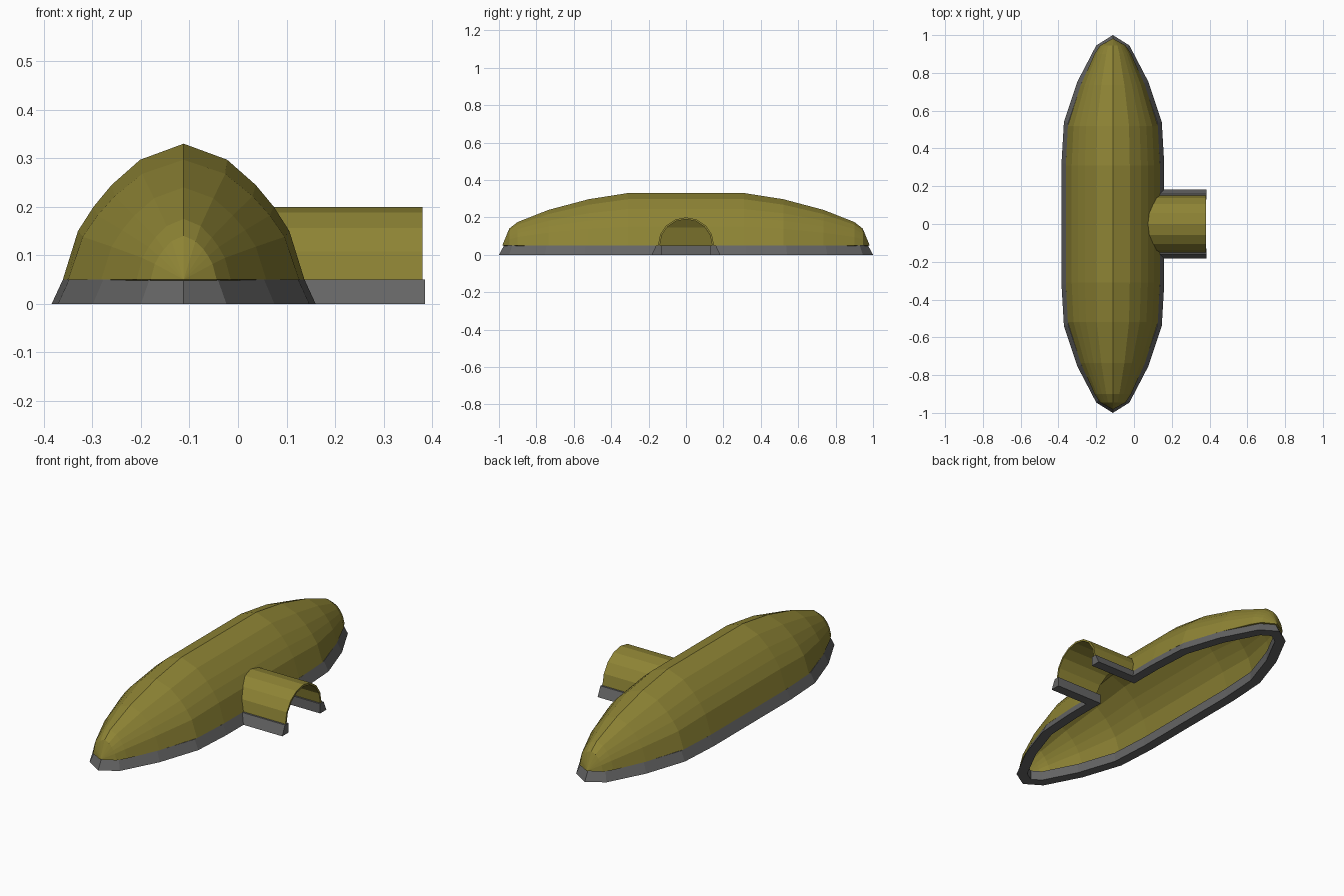
import bpy, math
from mathutils import Vector

if "Cube" in bpy.data.objects:
    bpy.data.objects.remove(bpy.data.objects["Cube"])

CX = -0.112          # centre line of the long shell
BASE = 0.05          # height of the base rim


def material(name, colour):
    m = bpy.data.materials.new(name)
    m.diffuse_color = colour
    m.use_nodes = True
    m.node_tree.nodes["Principled BSDF"].inputs["Base Color"].default_value = m.diffuse_color
    return m


OLIVE = material("olive", (0.27, 0.23, 0.035, 1))
GREY = material("dark_grey", (0.13, 0.13, 0.13, 1))


def make(name, verts, faces, mat):
    me = bpy.data.meshes.new(name)
    me.from_pydata(verts, [], faces)
    me.materials.append(mat)
    ob = bpy.data.objects.new(name, me)
    bpy.context.collection.objects.link(ob)
    return ob


def loft(rings, closed=False, caps=False):
    """Join equal-length rings of points with quads."""
    n = len(rings[0])
    verts = [p for r in rings for p in r]
    faces = []
    for i in range(len(rings) - 1):
        for j in range(n if closed else n - 1):
            k = (j + 1) % n
            faces.append((i * n + j, i * n + k, (i + 1) * n + k, (i + 1) * n + j))
    if caps:
        last = (len(rings) - 1) * n
        faces += [tuple(reversed(range(n))), tuple(range(last, last + n))]
    return verts, faces


def thicken(ob, t):
    m = ob.modifiers.new("thickness", 'SOLIDIFY')
    m.thickness = t
    m.offset = -1


# Long shell: one cross-section scaled at stations along y (y, half width, top height)
half = [(1, 0), (0.875, 0.357), (0.746, 0.536), (0.597, 0.696), (0.36, 0.882), (0, 1)]
section = half + [(-u, v) for u, v in reversed(half[:-1])]
stations = [(0.31, 0.249, 0.33), (0.52, 0.238, 0.297), (0.735, 0.17, 0.24),
            (0.90, 0.097, 0.175), (0.945, 0.068, 0.14)]
stations = [(-y, w, h) for y, w, h in reversed(stations)] + stations
verts, faces = loft([[(CX + w * u, y, BASE + (h - BASE) * v) for u, v in section]
                     for y, w, h in stations])
n = len(section)
for y, start in ((-0.982, 0), (0.982, (len(stations) - 1) * n)):
    tip = len(verts)
    verts.append((CX, y, BASE))
    for j in range(start, start + n - 1):
        faces.append((tip, j + 1, j) if y < 0 else (tip, j, j + 1))
# outward winding
faces = [tuple(reversed(f)) for f in faces]
shell = make("long_shell", verts, faces, OLIVE)


def fix_normals(ob):
    import bmesh
    bm = bmesh.new()
    bm.from_mesh(ob.data)
    bmesh.ops.recalc_face_normals(bm, faces=bm.faces)
    top = max(bm.faces, key=lambda f: f.calc_center_median().z)
    if top.normal.z < 0:
        bmesh.ops.reverse_faces(bm, faces=bm.faces)
    bm.to_mesh(ob.data)
    bm.free()


fix_normals(shell)
thicken(shell, 0.008)


def shell_x(z):
    """x of the shell side at height z."""
    v = (z - BASE) / 0.28
    for (u0, v0), (u1, v1) in zip(half, half[1:]):
        if v <= v1:
            return CX + 0.249 * (u0 + (u1 - u0) * (v - v0) / (v1 - v0))
    return CX


# Entrance tunnel: half-round arch running from the shell outward
arch = [(0.15 * math.cos(math.pi * i / 8), BASE + 0.15 * math.sin(math.pi * i / 8))
        for i in range(9)]
tunnel = make("entrance_tunnel", *loft([[(shell_x(z) - 0.006, y, z) for y, z in arch],
                                        [(0.38, y, z) for y, z in arch]]), OLIVE)
fix_normals(tunnel)
thicken(tunnel, 0.01)

# Doorway cut through the shell where the tunnel meets it
door = [(y * 0.94, BASE + (z - BASE) * 0.94) for y, z in arch]
door = [(door[0][0], -0.05)] + door + [(door[-1][0], -0.05)]
cutter = make("doorway_cutter", *loft([[(x, y, z) for y, z in door] for x in (0.0, 0.3)],
                                      closed=True, caps=True), OLIVE)
fix_normals(cutter)
cutter.hide_render = True
cutter.hide_viewport = True
cut = shell.modifiers.new("doorway", 'BOOLEAN')
cut.object = cutter
cut.operation = 'DIFFERENCE'
cut.solver = 'EXACT'

# Base rim: sloped kerb swept round the footprint, open at the tunnel mouth
quarter = [(0.272, 0.32), (0.259, 0.54), (0.187, 0.755), (0.088, 0.945)]
right = [(CX + x, y) for x, y in quarter]
left = [(CX - x, y) for x, y in reversed(quarter)]
upper = [(0.385, 0.183), (CX + 0.272, 0.183)] + right + [(CX, 1.0)] + left
path = [Vector(p) for p in upper + [(x, -y) for x, y in reversed(upper)]]


def inset(i, d):
    """Mitred inward offset of path point i."""
    norms = []
    for a, b in ((i - 1, i), (i, i + 1)):
        if a >= 0 and b < len(path):
            t = (path[b] - path[a]).normalized()
            norms.append(Vector((-t.y, t.x)))
    m = sum(norms, Vector((0, 0))).normalized()
    return path[i] + m * (d / m.dot(norms[0]))


kerb = [(0, 0), (0.023, BASE), (0.052, BASE), (0.052, 0)]
rings = [[(*inset(i, d), z) for d, z in kerb] for i in range(len(path))]
rim = make("base_rim", *loft(rings, closed=True, caps=True), GREY)
fix_normals(rim)
